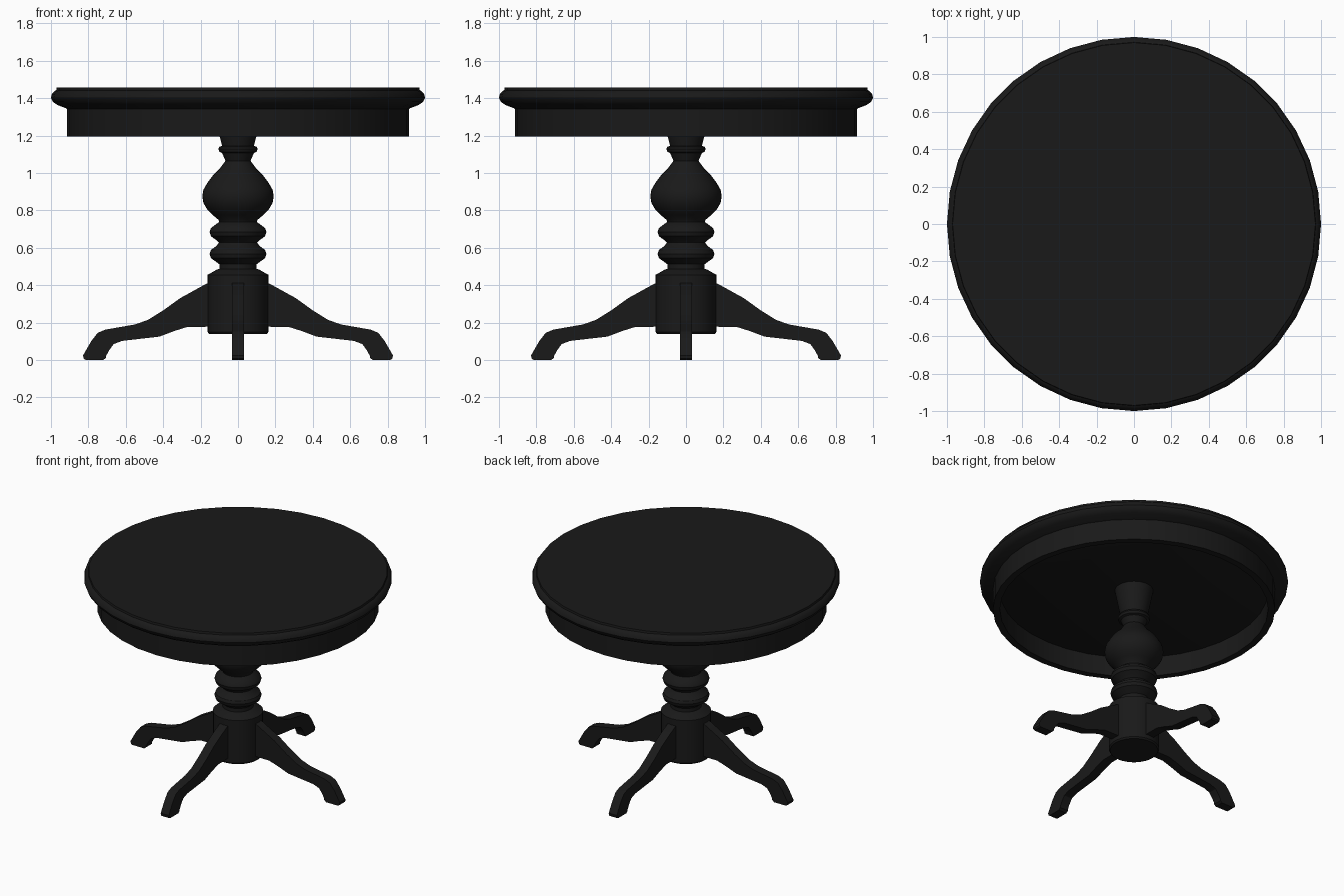
import bpy, bmesh
from math import cos, sin, pi, radians

if "Cube" in bpy.data.objects:
    bpy.data.objects.remove(bpy.data.objects["Cube"])

black = bpy.data.materials.new("black_wood")
black.diffuse_color = (0.01, 0.01, 0.01, 1)
black.use_nodes = True
black.node_tree.nodes["Principled BSDF"].inputs["Base Color"].default_value = black.diffuse_color


def finish(name, bm, angle):
    bmesh.ops.recalc_face_normals(bm, faces=bm.faces)
    mesh = bpy.data.meshes.new(name)
    bm.to_mesh(mesh)
    bm.free()
    mesh.materials.append(black)
    ob = bpy.data.objects.new(name, mesh)
    bpy.context.collection.objects.link(ob)
    bpy.ops.object.select_all(action='DESELECT')
    ob.select_set(True)
    bpy.context.view_layer.objects.active = ob
    bpy.ops.object.shade_smooth_by_angle(angle=radians(angle))
    return ob


def lathe(name, profile, n=36, angle=35, closed=False):
    """Turn (radius, z) points around z; open profiles get end caps."""
    bm = bmesh.new()
    rings = [[bm.verts.new((r * cos(2 * pi * i / n), r * sin(2 * pi * i / n), z))
              for i in range(n)] for r, z in profile]
    pairs = list(zip(rings, rings[1:]))
    if closed:
        pairs.append((rings[-1], rings[0]))
    else:
        bm.faces.new(rings[0])
        bm.faces.new(rings[-1])
    for a, b in pairs:
        for i in range(n):
            j = (i + 1) % n
            bm.faces.new((a[i], a[j], b[j], b[i]))
    return finish(name, bm, angle)


# Round top with a rolled rim
lathe("table_top", [(0.90, 1.335), (0.925, 1.348), (0.965, 1.363), (0.99, 1.38),
                    (1.0, 1.402), (0.995, 1.422), (0.98, 1.438),
                    (0.972, 1.442), (0.97, 1.457)])

# Hollow apron ring under the top
lathe("apron", [(0.915, 1.35), (0.915, 1.195), (0.87, 1.195), (0.87, 1.35)], closed=True)

# Turned column: neck, collar, bulb and two rings
lathe("turned_column", [
    (0.125, 1.337), (0.098, 1.195), (0.085, 1.145), (0.1, 1.14), (0.105, 1.128),
    (0.1, 1.113), (0.085, 1.107), (0.067, 1.065),
    (0.1, 1.02), (0.135, 0.985), (0.165, 0.945), (0.185, 0.91), (0.191, 0.875),
    (0.185, 0.84), (0.165, 0.805), (0.135, 0.775), (0.105, 0.75), (0.1, 0.738),
    (0.115, 0.728), (0.145, 0.705), (0.152, 0.685), (0.145, 0.662), (0.115, 0.64),
    (0.102, 0.627), (0.115, 0.61), (0.145, 0.588), (0.152, 0.567), (0.145, 0.545),
    (0.115, 0.523), (0.1, 0.512), (0.1, 0.47)])

# Hub that holds the legs
lathe("hub", [(0.1, 0.487), (0.115, 0.482), (0.163, 0.455), (0.163, 0.15), (0.155, 0.14)], angle=30)

# Four curved legs cut from one side outline (distance out, height)
outline = [(0.12, 0.42), (0.165, 0.41), (0.31, 0.33), (0.4, 0.265), (0.48, 0.215), (0.55, 0.19),
           (0.71, 0.162), (0.75, 0.145), (0.785, 0.1), (0.828, 0.025), (0.826, 0.008), (0.815, 0),
           (0.72, 0), (0.705, 0.012), (0.705, 0.022), (0.69, 0.05), (0.665, 0.085), (0.62, 0.102),
           (0.42, 0.125), (0.34, 0.155), (0.27, 0.177), (0.12, 0.178)]
half = 0.032
for k, side in enumerate(("right", "back", "left", "front")):
    bm = bmesh.new()
    c, s = cos(k * pi / 2), sin(k * pi / 2)
    sides = [[bm.verts.new((d * c - w * s, d * s + w * c, z)) for d, z in outline]
             for w in (-half, half)]
    for loop in sides:
        bm.faces.new(loop)
    for i in range(len(outline)):
        j = (i + 1) % len(outline)
        bm.faces.new((sides[0][i], sides[0][j], sides[1][j], sides[1][i]))
    finish(side + "_leg", bm, 30)
